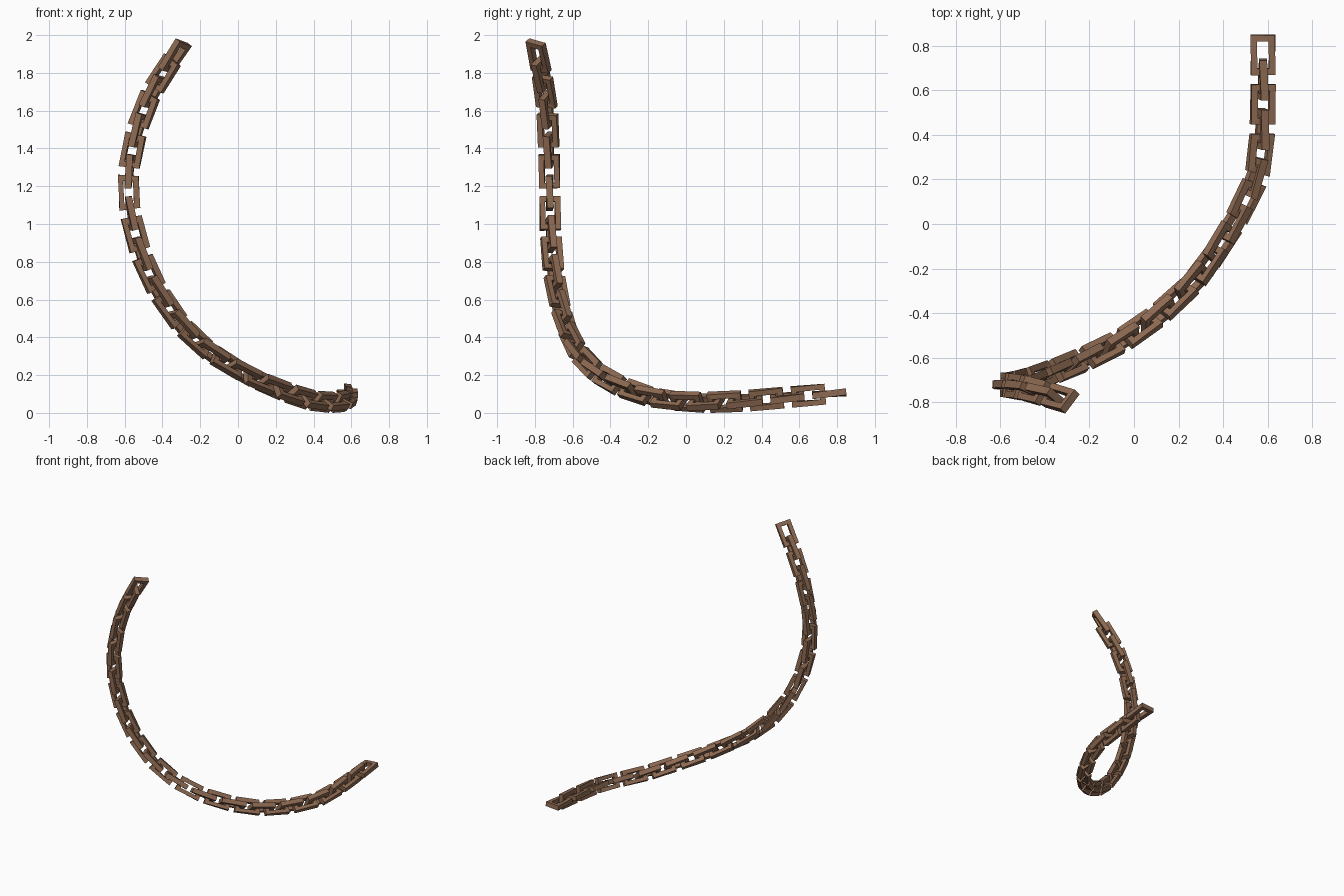
import bpy, bmesh, math
from mathutils import Vector, Quaternion

if "Cube" in bpy.data.objects:
    bpy.data.objects.remove(bpy.data.objects["Cube"])

# Centre line of the hanging chain
PATH = [Vector(p) for p in (
    (.575, .845, .122), (.575, .50, .093), (.55, .22, .072), (.415, -.05, .075),
    (.25, -.28, .125), (0, -.49, .24), (-.25, -.62, .42), (-.45, -.695, .70),
    (-.55, -.72, .97), (-.585, -.725, 1.20), (-.56, -.73, 1.42),
    (-.475, -.745, 1.68), (-.29, -.80, 1.975))]
COUNT, LENGTH, WIDTH, BAR, DEPTH = 32, .18, .11, .029, .035


def spline(pts, steps=120):
    """Smooth Catmull-Rom samples through the points."""
    p = [2 * pts[0] - pts[1]] + pts + [2 * pts[-1] - pts[-2]]
    out = []
    for i in range(1, len(p) - 2):
        a, b, c, d = p[i - 1:i + 3]
        for k in range(steps):
            t = k / steps
            out.append(.5 * (2 * b + (c - a) * t + (2 * a - 5 * b + 4 * c - d) * t * t
                             + (3 * b - a - 3 * c + d) * t ** 3))
    return out + [pts[-1].copy()]


# Twist-free frames along the path
pos = spline(PATH)
tan = [(pos[min(i + 1, len(pos) - 1)] - pos[max(i - 1, 0)]).normalized() for i in range(len(pos))]
arc, side = [0.0], [Vector((1, 0, 0))]
for i in range(1, len(pos)):
    arc.append(arc[-1] + (pos[i] - pos[i - 1]).length)
    w = tan[i - 1].rotation_difference(tan[i]) @ side[-1]
    side.append((w - tan[i] * w.dot(tan[i])).normalized())
total = arc[-1]
pitch = (total - LENGTH) / (COUNT - 1)


def index_at(s):
    return min(range(len(arc)), key=lambda i: abs(arc[i] - s))


# Steady twist: the 25th link faces the front again after half a turn
s0, s1 = LENGTH / 2, LENGTH / 2 + 24 * pitch
ref = side[index_at(s1)]
rate = (-math.pi - math.atan2(ref.y, ref.x)) / (s1 - s0)


def place(s, across, depth, quarter):
    i = index_at(s)
    w = Quaternion(tan[i], rate * (s - s0) + quarter) @ side[i]
    return pos[i] + tan[i] * (s - arc[i]) + w * across + tan[i].cross(w) * depth


mat = bpy.data.materials.new("rusty_brown")
mat.diffuse_color = (.27, .145, .085, 1)
mat.use_nodes = True
mat.node_tree.nodes["Principled BSDF"].inputs["Base Color"].default_value = mat.diffuse_color


def make_link(n):
    """Rectangular frame link, bent along the path."""
    mid = LENGTH / 2 + n * pitch
    quarter = math.pi / 2 * (n % 2)
    bm = bmesh.new()
    rings = []
    for inset, depth in ((0, -.5), (0, .5), (BAR, .5), (BAR, -.5)):
        a, b = LENGTH / 2 - inset, WIDTH / 2 - inset
        rings.append([bm.verts.new(place(mid + x * a, y * b, depth * DEPTH, quarter))
                      for x, y in ((-1, -1), (1, -1), (1, 1), (-1, 1))])
    for r in range(4):
        p, q = rings[r], rings[(r + 1) % 4]
        for k in range(4):
            j = (k + 1) % 4
            bm.faces.new((p[k], p[j], q[j], q[k]))
    bmesh.ops.recalc_face_normals(bm, faces=bm.faces[:])
    me = bpy.data.meshes.new(f"chain_link_{n + 1:02d}")
    bm.to_mesh(me)
    bm.free()
    me.materials.append(mat)
    ob = bpy.data.objects.new(me.name, me)
    bpy.context.collection.objects.link(ob)
    return ob


links = [make_link(n) for n in range(COUNT)]

# Stand on the ground and centre
co = [v.co for ob in links for v in ob.data.vertices]
lo = [min(c[k] for c in co) for k in range(3)]
hi = [max(c[k] for c in co) for k in range(3)]
shift = Vector((-(lo[0] + hi[0]) / 2, -(lo[1] + hi[1]) / 2, -lo[2]))
for ob in links:
    for v in ob.data.vertices:
        v.co += shift
